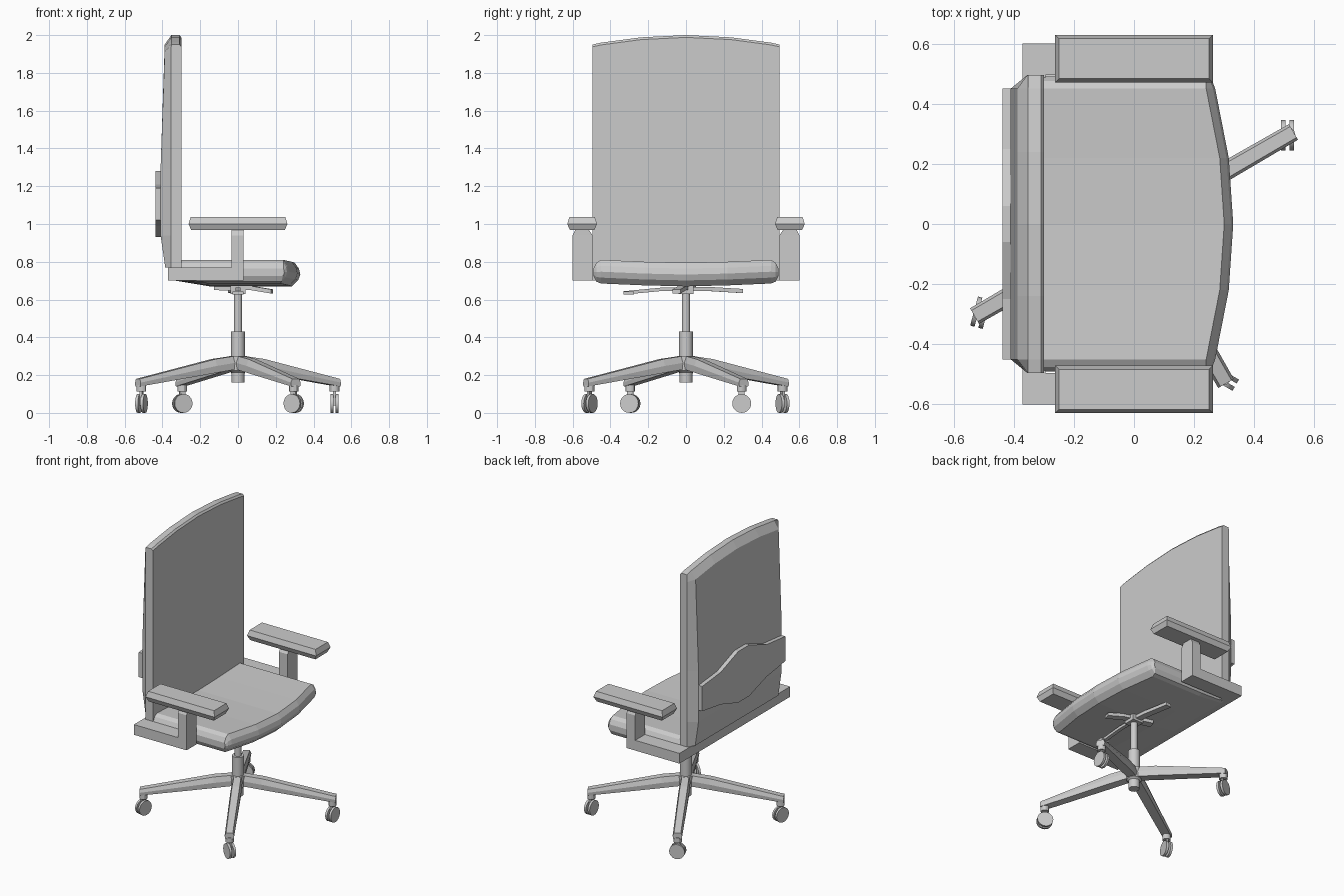
import bpy, bmesh, math
from mathutils import Matrix, Vector

if "Cube" in bpy.data.objects:
    bpy.data.objects.remove(bpy.data.objects["Cube"])


def loft(name, rings, matrix=Matrix()):
    """Skin matching rings of points and cap both ends."""
    bm = bmesh.new()
    vs = [[bm.verts.new(matrix @ Vector(p)) for p in r] for r in rings]
    n = len(rings[0])
    for a, b in zip(vs, vs[1:]):
        for i in range(n):
            j = (i + 1) % n
            bm.faces.new((a[i], a[j], b[j], b[i]))
    bm.faces.new(vs[0])
    bm.faces.new(vs[-1])
    bmesh.ops.recalc_face_normals(bm, faces=bm.faces)
    me = bpy.data.meshes.new(name)
    bm.to_mesh(me)
    bm.free()
    ob = bpy.data.objects.new(name, me)
    bpy.context.collection.objects.link(ob)
    return ob


def rect(hx, hy, z, cx=0, cy=0):
    return [(cx + sx * hx, cy + sy * hy, z)
            for sx, sy in ((-1, -1), (1, -1), (1, 1), (-1, 1))]


def turned(name, profile, sides=16, matrix=Matrix()):
    """Round part from (radius, height) pairs."""
    return loft(name, [[(r * math.cos(2 * math.pi * i / sides),
                         r * math.sin(2 * math.pi * i / sides), z)
                        for i in range(sides)] for r, z in profile], matrix)


def smooth(ob):
    bpy.ops.object.select_all(action='DESELECT')
    ob.select_set(True)
    bpy.context.view_layer.objects.active = ob
    bpy.ops.object.shade_smooth_by_angle(angle=math.radians(30))


# Seat cushion: (y, front x, bottom z, top z, nose rounding), skinned across y
half = [(0.49, 0.245, 0.725, 0.765, 0.005), (0.475, 0.26, 0.695, 0.795, 0.02),
        (0.45, 0.27, 0.685, 0.81, 0.03), (0.22, 0.315, 0.675, 0.80, 0.03),
        (0.0, 0.33, 0.67, 0.795, 0.03)]
stations = [(-s[0],) + s[1:] for s in half] + half[-2::-1]
rings = []
for y, xf, zb, zt, c in stations:
    zm, h = (zb + zt) / 2, (zt - zb) / 4
    rings.append([(-0.33, y, zt), (xf - c, y, zt), (xf - c * 0.25, y, zm + h),
                  (xf, y, zm), (xf - c * 0.4, y, zm - h), (xf - c * 1.5, y, zb),
                  (-0.15, y, zb), (-0.33, y, max(zb, 0.70))])
loft("seat", rings)

# Backrest: bulging rear, bevelled sides and an arched top
rings = []
for y, zt, rear in [(-0.495, 1.95, 0), (-0.45, 1.96, 1), (-0.24, 1.988, 1),
                    (0, 2.0, 1), (0.24, 1.988, 1), (0.45, 1.96, 1), (0.495, 1.95, 0)]:
    def bx(x):
        return x if rear else -0.355
    rings.append([(-0.30, y, 0.77), (-0.30, y, zt - 0.012), (-0.31, y, zt),
                  (-0.353, y, zt), (bx(-0.388), y, zt - 0.05),
                  (bx(-0.41), y, 1.29), (bx(-0.41), y, 0.94), (bx(-0.385), y, 0.77)])
loft("backrest", rings)

# Lumbar panel on the rear, taller in the middle
loft("lumbar_panel", [[(-0.40, y, b), (-0.438, y, b), (-0.438, y, t), (-0.40, y, t)]
                      for y, b, t in [(-0.45, 1.02, 1.19), (-0.25, 0.99, 1.21),
                                      (-0.06, 0.93, 1.28), (0.06, 0.93, 1.28),
                                      (0.25, 0.99, 1.21), (0.45, 1.02, 1.19)]])

# U-shaped arm frame passing behind the seat
u = [(-0.37, -0.60), (0.03, -0.60), (0.03, -0.495), (-0.295, -0.495)]
u += [(x, -y) for x, y in reversed(u)]
loft("arm_frame", [[(x, y, z) for x, y in u] for z in (0.70, 0.77)])

# Arm posts and pads
for side, s in (("left", -1), ("right", 1)):
    loft(f"arm_post_{side}", [rect(0.0325, 0.0525, z, -0.0025, s * 0.5475)
                              for z in (0.77, 0.94)]
         + [rect(0.033, 0.035, 0.97, -0.0025, s * 0.55)])
    loft(f"arm_pad_{side}", [rect(0.262 - c, 0.079 - c, z, 0, s * 0.55)
                             for c, z in ((0.015, 0.967), (0, 1.0), (0.012, 1.037))])

# Gas column and hub
smooth(turned("column", [(0.022, 0.40), (0.022, 0.68)]))
smooth(turned("column_sleeve", [(0.037, 0.29), (0.037, 0.43)]))
smooth(turned("hub", [(0.034, 0.16), (0.036, 0.215), (0.048, 0.225), (0.048, 0.30)]))

# Mechanism plate and levers under the seat
loft("mechanism_plate", [rect(0.04, 0.04, z) for z in (0.63, 0.68)])


def lever(name, end, width, z0, z1, thick):
    length = math.hypot(*end)
    m = Matrix.Rotation(math.atan2(end[1], end[0]), 4, 'Z')
    loft(name, [[(r, -w, z), (r, w, z), (r, w, z + thick), (r, -w, z + thick)]
                for r, w, z in ((0, width, z0), (length * 0.4, width, z0),
                                (length, width, z1))], m)


lever("front_lever", (0.18, -0.05), 0.022, 0.65, 0.632, 0.022)
lever("right_lever", (-0.03, 0.30), 0.022, 0.645, 0.634, 0.022)
lever("rear_lever", (-0.12, 0.03), 0.025, 0.648, 0.65, 0.024)
lever("left_lever", (0.0, -0.33), 0.012, 0.645, 0.626, 0.018)
loft("lever_paddle", [rect(0.03, 0.027, z, 0.0, -0.303) for z in (0.626, 0.642)])

# Four-spoke base with twin-wheel casters, each swivelled differently
for k, (ang, swivel) in enumerate([(30, 90), (120, 20), (210, 75), (300, -30)], 1):
    spin = Matrix.Rotation(math.radians(ang), 4, 'Z')
    loft(f"base_leg_{k}", [[(r, -w * 0.9, b), (r, w * 0.9, b), (r, w, (b + t) / 2),
                            (r, w * 0.7, t), (r, -w * 0.7, t), (r, -w, (b + t) / 2)]
                           for r, w, b, t in ((0, 0.03, 0.235, 0.305),
                                              (0.15, 0.034, 0.212, 0.285),
                                              (0.612, 0.03, 0.14, 0.18))], spin)
    place = (Matrix.Translation(spin @ Vector((0.59, 0, 0)))
             @ Matrix.Rotation(math.radians(swivel), 4, 'Z'))
    smooth(turned(f"caster_stem_{k}", [(0.026, 0.112), (0.026, 0.148)], 12, place))
    loft(f"caster_fork_{k}", [rect(0.016, 0.007, z) for z in (0.04, 0.115)], place)
    for side, s in (("a", -1), ("b", 1)):
        m = place @ Matrix.Translation((0, s * 0.014, 0.05)) @ Matrix.Rotation(math.pi / 2, 4, 'X')
        smooth(turned(f"caster_wheel_{k}{side}",
                      [(0.05, -0.0075), (0.05, 0.0075)], 20, m))
